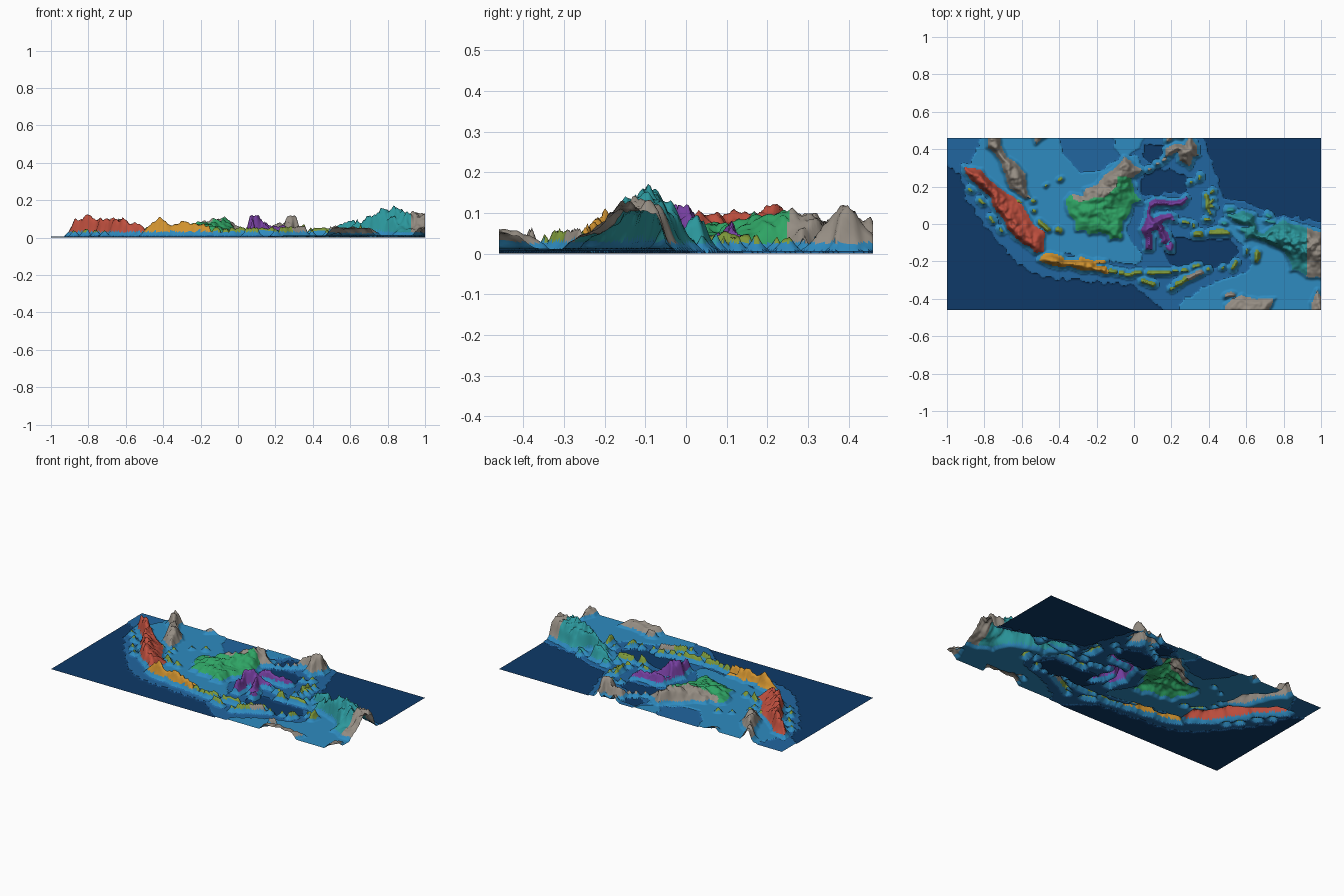
import bpy
import math
from mathutils import Vector, noise

NX, NY, HX, HY = 320, 148, 1.0, 0.46
COAST, SHELF, SLOPE = 0.028, 0.012, 0.006

# name -> sRGB colour; the order is the part index
PARTS = [("west_island", "red", 0xBF4F3E), ("south_island", "orange", 0xD0922F),
         ("central_island", "green", 0x2FA565), ("forked_island", "purple", 0x763FA0),
         ("small_islands", "olive", 0x7F9A3A), ("east_island", "teal", 0x2B979C),
         ("neighbour_land", "grey", 0x958D83), ("shallow_sea", "light blue", 0x2E8BC0),
         ("sloping_sea", "mid blue", 0x2166A0), ("deep_sea", "navy", 0x0E3A68)]
RED, ORANGE, GREEN, PURPLE, OLIVE, TEAL, GREY, LIGHT, MID, DEEP = range(10)


def geo(p):
    return ((p[0] - 118) / 25, (p[1] + 2) / 25)


def seg(px, py, a, b):
    """Distance from a point to a segment, and the position along it."""
    dx, dy = b[0] - a[0], b[1] - a[1]
    l2 = dx * dx + dy * dy
    t = 0 if l2 == 0 else max(0, min(1, ((px - a[0]) * dx + (py - a[1]) * dy) / l2))
    return math.hypot(px - a[0] - t * dx, py - a[1] - t * dy), t


def inside(px, py, pts):
    hit = False
    for i, b in enumerate(pts):
        a = pts[i - 1]
        if (a[1] > py) != (b[1] > py) and px < (b[0] - a[0]) * (py - a[1]) / (b[1] - a[1]) + a[0]:
            hit = not hit
    return hit


def signed(px, py, s):
    pts = s["pts"]
    if s["r"]:
        return s["r"] - seg(px, py, pts[0], pts[1])[0]
    d = min(seg(px, py, pts[i - 1], pts[i])[0] for i in range(len(pts)))
    return d if inside(px, py, pts) else -d


shapes = []


def land(part, outline, ridge, width, r=0):
    """Landmass from a lon/lat outline with a mountain ridge (lon, lat, height)."""
    pts = [geo(p) for p in outline]
    xs, ys = [p[0] for p in pts], [p[1] for p in pts]
    m = 0.03 + r
    shapes.append(dict(part=part, pts=pts, r=r, w=width,
                       ridge=[(*geo(p), p[2]) for p in ridge],
                       box=(min(xs) - m, max(xs) + m, min(ys) - m, max(ys) + m)))


def islets(part, rows, h=0.045):
    """Narrow islands: lon, lat to lon, lat, with a half width."""
    for a, b, c, d, r in rows:
        land(part, [(a, b), (c, d)], [(a, b, h), (c, d, h)], 0.05, r)


# Main islands
land(RED, [(95.2, 5.6), (97.5, 5.25), (98.3, 4.2), (99.9, 2.9), (100.9, 2.2), (102.2, 1.4),
           (103, .6), (103.8, -.9), (104.6, -2.2), (105.9, -3), (106, -4.5), (105.8, -5.8),
           (104.7, -5.8), (103.8, -5), (102.3, -4), (101, -2.6), (100.4, -1.2), (99.1, .2),
           (98.8, 1.7), (97.7, 2.5), (96.5, 3.7), (95.4, 4.8)],
     [(95.6, 5.2, .04), (97.3, 3.9, .08), (99, 2, .06), (100.6, -.6, .055), (102.3, -3, .06),
      (104.3, -5.2, .045)], .055)
land(ORANGE, [(105.2, -6.8), (106, -5.95), (107, -5.95), (108.3, -6.3), (108.7, -6.8),
              (110.4, -6.9), (110.9, -6.4), (111.5, -6.65), (112.6, -6.9), (112.9, -7.6),
              (114.4, -7.75), (114.5, -8.7), (113, -8.35), (111, -8.25), (109.5, -7.75),
              (108, -7.8), (106.5, -7.4)],
     [(105.6, -6.8, .02), (107.5, -7.1, .055), (110, -7.4, .04), (112.5, -8, .05),
      (114.2, -8.1, .045)], .035)
land(GREEN, [(108.9, 1.2), (109.6, 2), (111.2, 1.6), (111.3, 2.6), (113, 3.2), (114, 4.5),
             (115.3, 5.3), (116.7, 7), (117.6, 6.4), (118.1, 5.8), (119.2, 5.2), (118.2, 4.4),
             (117.6, 4.1), (118, 2.2), (119, 1), (117.7, .7), (117.3, -.8), (116.5, -1.5),
             (116.3, -3), (116.1, -3.9), (114.7, -4.1), (114.5, -3.5), (113.5, -3.2),
             (112, -3.4), (111.6, -2.9), (110.2, -2.9), (110, -1.4), (109.2, -.7), (109, .4)],
     [(115.6, -2.8, .02), (112.5, -.2, .03), (113.5, 1.3, .045), (115.6, 3.4, .055),
      (116.5, 6, .05)], .08)
# Part of the central island that stays in the main colour
central = [geo(p) for p in [(108, 1.6), (109.6, 2.1), (110, 1.2), (110.6, .9), (111.8, 1), (112.5, 1.5),
                            (114, 1.45), (114.8, 2.2), (115.6, 3.2), (115.8, 4.3), (119, 4.15),
                            (120, -5), (108, -5)]]
land(PURPLE, [(119.7, 0), (120, .8), (120.9, 1.3), (123, 1), (124.3, 1.1), (125, 1.75), (125.2, 1.4),
              (124.3, .35), (123, .4), (121, .4), (120.2, .1), (120.1, -.8), (120.7, -1.3),
              (121.6, -.85), (122.9, -.65), (123.4, -1), (121.7, -1.9), (122.4, -3.1),
              (122.8, -4.1), (122.2, -4.8), (121.5, -4.5), (121.6, -4), (121, -2.8),
              (120.4, -3), (120.4, -5.5), (119.5, -5.5), (119.6, -4), (118.9, -2.8),
              (119.3, -1.9), (119.8, -.8)],
     [(119.9, -5.2, .07), (119.9, -3, .085), (120.8, -1.9, .07), (120.3, .5, .06), (124.5, .9, .05)], .07)
land(TEAL, [(130.9, -.9), (132.4, -.35), (134, -.8), (134.2, -2), (134.6, -3.2), (135.2, -3.3),
            (136, -2.6), (137.9, -1.5), (139.5, -2.2), (141, -2.6), (143.6, -3.4), (144, -9),
            (143, -9.2), (141, -9.1), (140, -8.2), (138.9, -8.2), (138.9, -7), (138, -5.6),
            (135.5, -4.45), (133.8, -3.9), (132.9, -4.1), (132.8, -3.3), (131.9, -2.7),
            (133.8, -2.4), (132.1, -2.1), (131, -1.4)],
     [(131.5, -1, .04), (133.5, -1.2, .05), (134.2, -3.2, .05), (135.8, -3.8, .085), (138, -4.1, .115),
      (140, -4.5, .1), (143.5, -5.5, .09)], .075)

# Neighbouring land
land(GREY, [(98.4, 10), (100, 10), (100.2, 8.5), (101, 6.9), (102.2, 6.2), (103.4, 4.8), (103.5, 2.8),
            (104.2, 1.4), (103.4, 1.4), (101.3, 2.9), (100.4, 5.2), (100.1, 6.5), (99, 7.8), (98.3, 8.3)],
     [(99, 9, .05), (100, 7, .04), (101.5, 5, .06), (103, 2.5, .03)], .05)
land(GREY, [(125.4, 9.9), (126.3, 8.5), (126.5, 7.2), (125.8, 6.9), (125.4, 5.6), (124, 6.5),
            (124, 7.6), (122.1, 6.9), (122.2, 8), (123.5, 8.7), (124.7, 8.5)],
     [(122.5, 7.5, .04), (125, 7.8, .065), (125.8, 9, .05)], .07)
land(GREY, [(130, -14), (130.2, -12.9), (131, -12.2), (132.4, -11.5), (133, -11.9), (135.2, -12.1),
            (136.8, -12), (136, -13.4), (136, -14)], [(131, -13.4, .015), (135, -13.4, .015)], .08)
land(GREY, [(141.6, -14), (141.7, -12.6), (142.5, -10.8), (143.2, -12.3), (143.6, -14)],
     [(142.5, -11, .02), (143, -14, .025)], .05)
land(GREY, [(104.5, 10), (104.8, 8.7), (106.6, 10)], [(105, 9.5, .01), (106, 10, .01)], .05)
islets(GREY, [(122.6, 9.2, 123.1, 10, .012), (123.8, 9.8, 124.3, 9.8, .012), (130.3, -11.6, 131.3, -11.5, .012),
              (121, 5.95, 121.3, 6.05, .007), (119.9, 5.2, 120.1, 5.3, .006), (122, 6.55, 122.2, 6.6, .008)])

# Small islands: western, southern chain, eastern
islets(OLIVE, [(97.4, 1.2, 97.9, .7, .009), (95.9, 2.7, 96.3, 2.4, .006), (98.8, -1.1, 99.2, -1.7, .008),
               (100, -2.6, 100.4, -3.1, .006), (105.4, -1.8, 106.5, -2.8, .014),
               (107.8, -2.8, 108.1, -2.9, .014), (108.1, 3.9, 108.2, 4, .009), (104.4, 1.05, 104.6, 1, .009),
               (104.5, -.2, 104.7, -.25, .008), (102.4, 1, 102.8, .9, .007), (106.2, 3.1, 106.3, 3.2, .006)], .03)
islets(OLIVE, [(114.8, -8.3, 115.5, -8.45, .012), (116.2, -8.55, 116.5, -8.6, .012),
               (117, -8.8, 118.9, -8.5, .011), (120, -8.55, 122.7, -8.5, .011),
               (119.2, -9.6, 120.6, -10.1, .012), (123.2, -8.35, 123.7, -8.3, .007),
               (124.4, -8.3, 125, -8.25, .009), (125.9, -7.8, 126.7, -7.6, .009),
               (123.7, -10.2, 125, -9.3, .014), (122.9, -10.7, 123.3, -10.6, .008)])
islets(GREY, [(125.1, -9.25, 126.9, -8.5, .014)], .05)
islets(OLIVE, [(127.7, 1.8, 127.8, .2, .011), (127.9, .5, 128.5, 1.2, .007), (127.9, .3, 128.6, .3, .007),
               (127.9, 0, 128.2, -.7, .008), (126.3, -3.4, 126.9, -3.4, .016),
               (128.2, -3.2, 130.5, -3.2, .011), (129, -2.95, 130, -3, .01), (127.5, -1.5, 128, -1.5, .008),
               (124.5, -1.8, 125.3, -1.85, .007), (125.9, -2.1, 126, -2.4, .006),
               (131.2, -7.9, 131.6, -7.2, .011), (134.3, -6.8, 134.5, -5.8, .015),
               (132.9, -5.9, 133.1, -5.4, .006), (126.7, 4, 126.8, 4.4, .007), (125.5, 3.5, 125.6, 3.6, .007),
               (128.3, 2.2, 128.5, 2.4, .008), (129.8, -7.9, 129.9, -7.8, .006), (127.8, -8.1, 128, -8.1, .006)])
islets(ORANGE, [(112.9, -7.05, 113.9, -7.05, .009)], .02)
islets(PURPLE, [(122.9, -4.6, 122.9, -5.4, .011), (123.1, -1.3, 123.3, -1.5, .007), (122.4, -5, 122.5, -5.2, .008)], .03)
islets(GREEN, [(116.2, -3.4, 116.2, -3.8, .01)], .02)
islets(TEAL, [(130.6, -.2, 131.2, -.2, .012), (129.9, -1.9, 130.2, -1.9, .01), (135.8, -.8, 136.2, -1.1, .009),
              (135.6, -1.7, 136.7, -1.8, .006), (130.7, -.9, 130.9, -1, .009)], .03)

# Sea floor zones in model units
deep_zones = [
    [(-1.1, .36), (-.93, .27), (-.9, .13), (-.8, 0), (-.7, -.13), (-.6, -.23), (-.5, -.28), (-.23, -.31),
     (0, -.33), (.08, -.4), (.22, -.5), (-1.1, -.5)],
    [(.36, .5), (.4, .35), (.44, .25), (.47, .14), (.6, .11), (.75, .05), (1.1, 0), (1.1, .5)],
    [(.03, .17), (.05, .29), (.2, .29), (.28, .25), (.28, .17), (.08, .15)],
    [(.04, .35), (.06, .42), (.18, .42), (.19, .36), (.1, .32)],
    [(.17, -.06), (.35, -.09), (.52, -.08), (.56, -.15), (.5, -.22), (.36, -.24), (.2, -.22), (.16, -.16)]]
shelf_zones = [
    [(-.8, .5), (-.42, .5), (-.38, .38), (-.3, .28), (-.2, .27), (-.05, .37), (.02, .36), (.02, .28), (0, .1),
     (-.04, -.04), (0, -.12), (.05, -.16), (.02, -.22), (-.14, -.2), (-.45, -.15), (-.52, -.13), (-.6, .05), (-.88, .32)],
    [(-.12, .5), (.08, .5), (.02, .4), (-.06, .36), (-.1, .4)],
    [(.22, -.5), (.25, -.42), (.33, -.36), (.45, -.31), (.6, -.26), (.66, -.17), (.55, -.08), (.46, 0), (.5, .06),
     (.7, .03), (1.1, -.1), (1.1, -.5)]]


def sample(x, y):
    """Height and part index of the sheet at a point."""
    px = x + .006 * noise.noise(Vector((x * 28, y * 28, 1)))
    py = y + .006 * noise.noise(Vector((x * 28, y * 28, 7)))
    d, s = -1, None
    for c in shapes:
        b = c["box"]
        if b[0] < px < b[1] and b[2] < py < b[3]:
            e = signed(px, py, c)
            if e > d:
                d, s = e, c
    if d > 0:
        near, h = 9, 0
        for a, b in zip(s["ridge"], s["ridge"][1:]):
            r, t = seg(px, py, a, b)
            if r < near:
                near, h = r, a[2] + t * (b[2] - a[2])
        rough = 1 + .45 * noise.fractal(Vector((x * 22, y * 22, 3)), 1, 2, 3)
        rise = min(1, d / .022) * (.01 + h * math.exp(-(near / s["w"]) ** 2)) * max(.4, rough)
        part = s["part"]
        if part == GREEN and not inside(px, py, central) or part == TEAL and x > .92:
            part = GREY
        return COAST + rise, part
    qx, qy = px + (px - x) * 2, py + (py - y) * 2
    if d > -.018:
        return SHELF + (COAST - SHELF) * max(0, 1 + d / .014), LIGHT
    if any(inside(qx, qy, z) for z in deep_zones):
        return 0, DEEP
    if any(inside(qx, qy, z) for z in shelf_zones):
        return SHELF, LIGHT
    return SLOPE, MID


# Sample the sheet, then split its cells into one object per part
grid = []
for j in range(NY + 1):
    for i in range(NX + 1):
        x, y = -HX + 2 * HX * i / NX, -HY + 2 * HY * j / NY
        z, part = sample(x, y)
        grid.append((x, y, z, part))
cells = [[] for _ in PARTS]
for j in range(NY):
    for i in range(NX):
        a = j * (NX + 1) + i
        quad = (a, a + 1, a + NX + 2, a + NX + 1)
        kinds = [grid[k][3] for k in quad]
        cells[max(kinds, key=kinds.count)].append(quad)


def linear(v):
    v /= 255
    return v / 12.92 if v <= .04045 else ((v + .055) / 1.055) ** 2.4


for (name, colour, rgb), quads in zip(PARTS, cells):
    ids = {k: n for n, k in enumerate(sorted({k for q in quads for k in q}))}
    mesh = bpy.data.meshes.new(name)
    mesh.from_pydata([grid[k][:3] for k in ids], [], [[ids[k] for k in q] for q in quads])
    mat = bpy.data.materials.new(colour)
    mat.diffuse_color = (linear(rgb >> 16), linear(rgb >> 8 & 255), linear(rgb & 255), 1)
    mesh.materials.append(mat)
    mesh.shade_smooth()
    bpy.context.collection.objects.link(bpy.data.objects.new(name, mesh))
